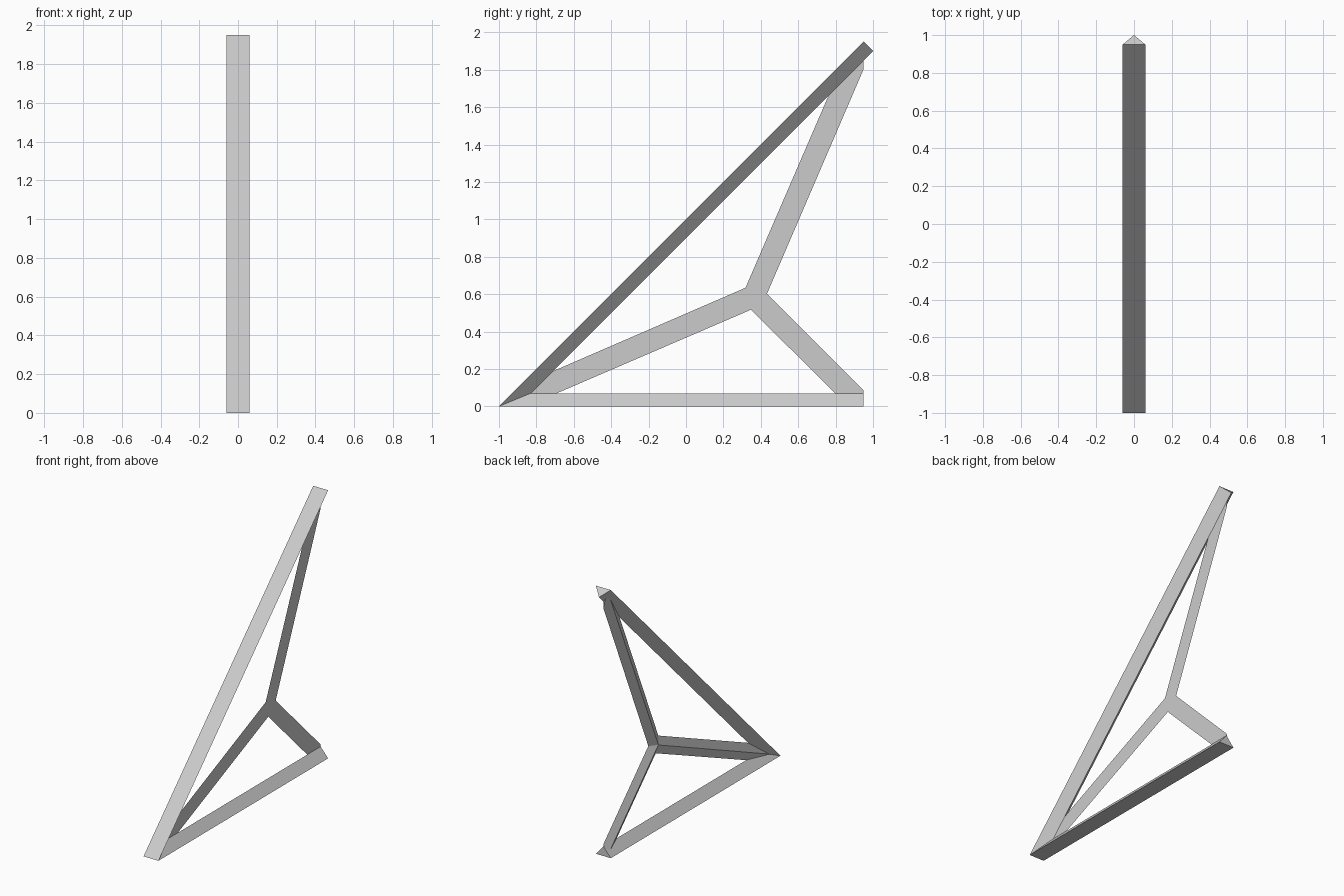
import bpy, bmesh

cube = bpy.data.objects.get("Cube")
if cube:
    bpy.data.objects.remove(cube)

grey = bpy.data.materials.new("light grey")
grey.use_nodes = True
colour = (0.6, 0.6, 0.6, 1)
grey.diffuse_color = colour
grey.node_tree.nodes["Principled BSDF"].inputs["Base Color"].default_value = colour

HALF = 0.06    # half width of the outer beams
RIDGE = 0.03   # ridge height of the inner struts


def add_object(name, verts, faces):
    mesh = bpy.data.meshes.new(name)
    mesh.from_pydata(verts, [], faces)
    bm = bmesh.new()
    bm.from_mesh(mesh)
    bmesh.ops.recalc_face_normals(bm, faces=bm.faces)
    bm.to_mesh(mesh)
    bm.free()
    mesh.materials.append(grey)
    obj = bpy.data.objects.new(name, mesh)
    bpy.context.collection.objects.link(obj)


def beam(name, start, end):
    """Triangular beam: flat outer side, ridge pointing inward."""
    verts = []
    for outer, ridge in (start, end):
        verts += [(-HALF, *outer), (HALF, *outer), (0, *ridge)]
    add_object(name, verts, [(0, 1, 2), (3, 4, 5), (0, 1, 4, 3),
                             (1, 2, 5, 4), (2, 0, 3, 5)])


def strut(name, joint, near_a, near_b, far_a, far_b, tip):
    """Shallow roof-shaped strut: flat on one side, ridged on the other."""
    points = (joint, near_a, far_a, tip, far_b, near_b)
    verts = [(0, *p) for p in points]
    verts += [(-RIDGE, *joint), (-RIDGE, *tip)]
    add_object(name, verts, [(0, 1, 2, 3, 4, 5), (1, 2, 7, 6), (5, 4, 7, 6),
                             (2, 3, 7), (4, 3, 7), (0, 1, 6), (0, 5, 6)])


# Outer beams, mitred at the front corner
corner = ((-1, 0), (-0.83, 0.07))
beam("bottom_beam", corner, ((0.95, 0), (0.95, 0.07)))
beam("diagonal_beam", corner, ((0.95, 1.95), (1.0, 1.9)))

# Inner struts meeting at one joint
joint = (0.36, 0.59)
above, behind, below = (0.318, 0.634), (0.433, 0.602), (0.348, 0.517)
front_ends = [(-0.885, 0.113), (-0.851, 0.001), (-0.99, 0.004)]
upper_ends = [(0.95 - z, 0.95 - y) for y, z in front_ends]
strut("front_strut", joint, above, below, *front_ends)
strut("upper_strut", joint, above, behind, *upper_ends)
strut("lower_strut", joint, behind, below,
      (0.95, 0.085), (0.865, 0.001), (0.949, 0.001))
